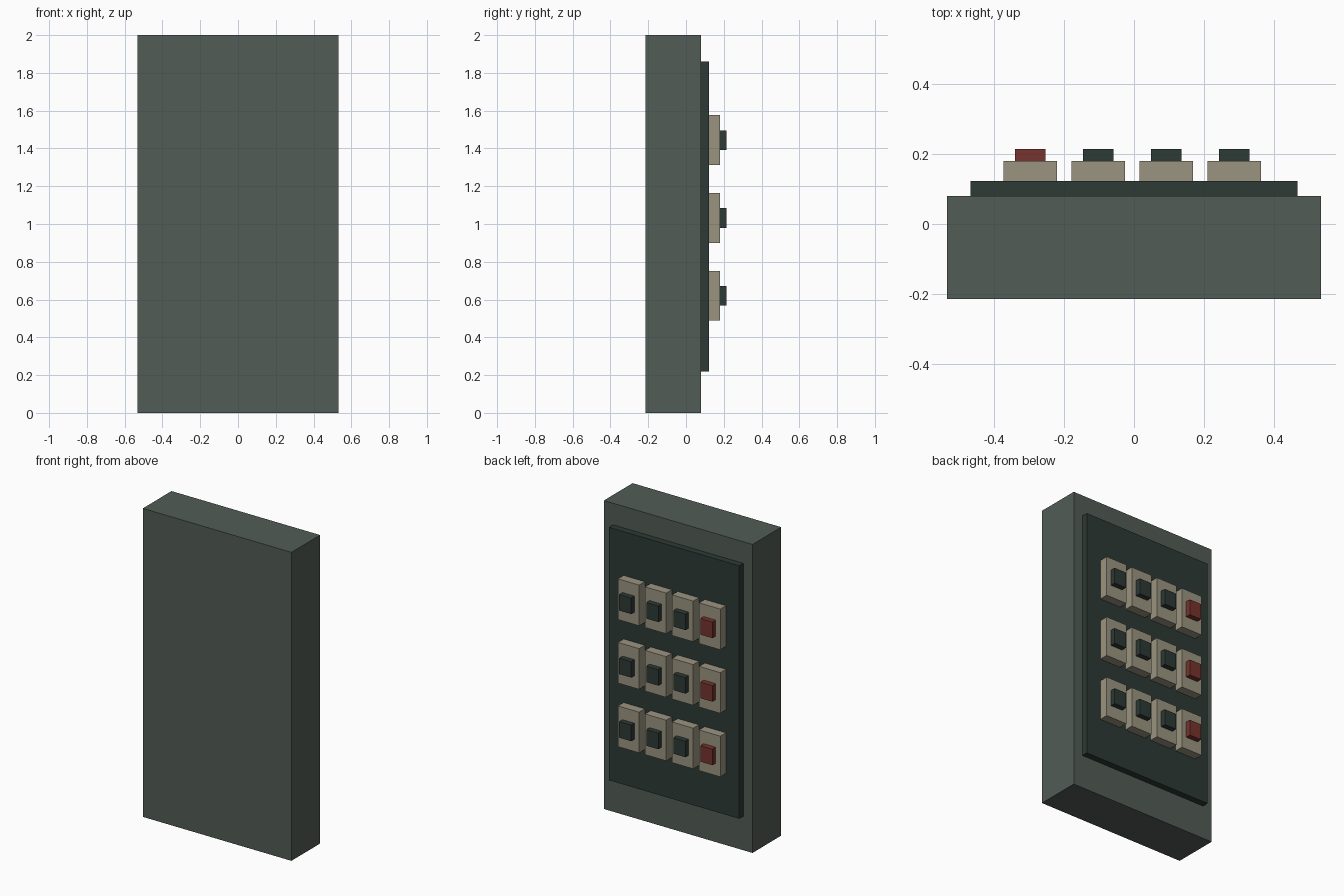
import bpy
import bmesh
from mathutils import Matrix, Vector

old = bpy.data.objects.get("Cube")
if old:
    bpy.data.objects.remove(old, do_unlink=True)


def material(name, srgb):
    """Flat material from an 8-bit display colour."""
    linear = [((c / 255 + 0.055) / 1.055) ** 2.4 for c in srgb]
    mat = bpy.data.materials.new(name)
    mat.use_nodes = True
    mat.diffuse_color = (*linear, 1)
    mat.node_tree.nodes["Principled BSDF"].inputs["Base Color"].default_value = (*linear, 1)
    return mat


def box(name, low, high, mat):
    """Box between two opposite corners."""
    low, high = Vector(low), Vector(high)
    bm = bmesh.new()
    bmesh.ops.create_cube(bm, size=1, matrix=Matrix.Diagonal((*(high - low), 1)))
    mesh = bpy.data.meshes.new(name)
    bm.to_mesh(mesh)
    bm.free()
    mesh.materials.append(mat)
    obj = bpy.data.objects.new(name, mesh)
    obj.location = (low + high) / 2
    bpy.context.collection.objects.link(obj)
    return obj


grey = material("cabinet grey green", (82, 92, 86))
dark = material("dark green", (45, 58, 53))
beige = material("beige", (154, 148, 128))
red = material("dull red", (118, 51, 46))

# Depth layers from the cabinet's front to the switch tips
FRONT, CABINET, PANEL, BREAKER, SWITCH = -0.214, 0.08, 0.122, 0.18, 0.214

# Cabinet and raised panel on its back
box("cabinet", (-0.533, FRONT, 0), (0.533, CABINET, 2), grey)
box("panel", (-0.467, CABINET, 0.22), (0.467, PANEL, 1.86), dark)

# Grid of breakers, each with a switch; the first column is red
for row in range(3):
    z = 0.62 + 0.412 * row
    for col in range(4):
        x = -0.296 + 0.194 * col
        tag = f"{row + 1}_{col + 1}"
        box(f"breaker_{tag}", (x - 0.076, PANEL, z - 0.132), (x + 0.076, BREAKER, z + 0.132), beige)
        box(f"switch_{tag}", (x - 0.043, BREAKER, z - 0.052), (x + 0.043, SWITCH, z + 0.052),
            red if col == 0 else dark)
